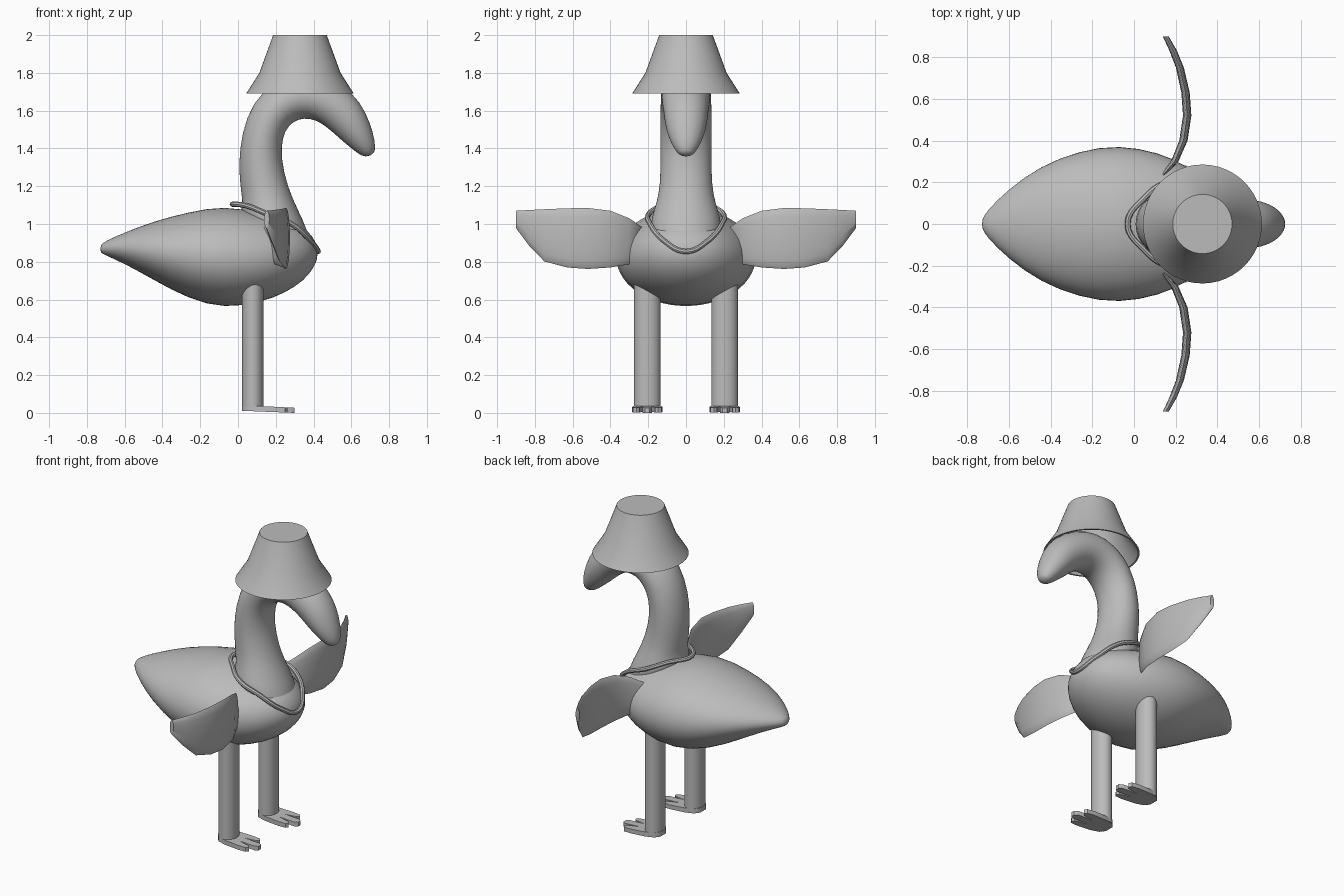
import bpy, bmesh, math
from mathutils import Vector

if "Cube" in bpy.data.objects:
    bpy.data.objects.remove(bpy.data.objects["Cube"])

grey = bpy.data.materials.new("plain grey")
grey.diffuse_color = (0.5, 0.5, 0.5, 1)
grey.use_nodes = True
grey.node_tree.nodes["Principled BSDF"].inputs["Base Color"].default_value = grey.diffuse_color


def finish(ob, angle=40):
    ob.data.materials.append(grey)
    bpy.ops.object.select_all(action='DESELECT')
    ob.select_set(True)
    bpy.context.view_layer.objects.active = ob
    bpy.ops.object.shade_smooth_by_angle(angle=math.radians(angle))


def from_bmesh(name, bm, subsurf=0, angle=40):
    bmesh.ops.recalc_face_normals(bm, faces=bm.faces)
    me = bpy.data.meshes.new(name)
    bm.to_mesh(me)
    bm.free()
    ob = bpy.data.objects.new(name, me)
    bpy.context.collection.objects.link(ob)
    if subsurf:
        m = ob.modifiers.new("smooth", 'SUBSURF')
        m.levels = m.render_levels = subsurf
    finish(ob, angle)
    return ob


def loft(name, sections, n=24, subsurf=0, angle=40):
    """Skin of elliptical sections, each given as centre and two half axes."""
    bm = bmesh.new()
    rings = []
    for c, a, b in sections:
        c, a, b = Vector(c), Vector(a), Vector(b)
        rings.append([bm.verts.new(c + a * math.cos(t) + b * math.sin(t))
                      for t in (2 * math.pi * i / n for i in range(n))])
    for r, q in zip(rings, rings[1:]):
        for i in range(n):
            j = (i + 1) % n
            bm.faces.new((r[i], r[j], q[j], q[i]))
    bm.faces.new(rings[0])
    bm.faces.new(rings[-1])
    return from_bmesh(name, bm, subsurf, angle)


# Body: x, top z, bottom z, half width
body = [(-.73, .885, .85, .02), (-.705, .91, .835, .065), (-.6, .955, .79, .17),
        (-.45, 1.015, .705, .28), (-.26, 1.065, .6, .355), (-.07, 1.1, .55, .383),
        (.12, 1.06, .583, .345), (.25, 1.03, .633, .285), (.35, .985, .7, .2),
        (.4, .93, .765, .12), (.422, .875, .82, .04)]
loft("body", [((x, 0, (t + b) / 2), (0, 0, (t - b) / 2), (0, w, 0))
              for x, t, b, w in body], 28, 1, 80)

# Neck, head and beak: back x z, front x z, half width
neck = [(-.01, 1.04, .41, .8, .2), (.025, 1.1, .375, .96, .185), (.018, 1.15, .315, 1.08, .155),
        (.01, 1.22, .262, 1.2, .138), (.003, 1.32, .228, 1.35, .136), (.018, 1.48, .235, 1.46, .136),
        (.075, 1.645, .268, 1.52, .136), (.2, 1.77, .315, 1.555, .135), (.36, 1.81, .38, 1.56, .133),
        (.5, 1.77, .44, 1.535, .127), (.612, 1.69, .5, 1.487, .118), (.675, 1.6, .545, 1.445, .11),
        (.718, 1.48, .6, 1.4, .085), (.728, 1.41, .65, 1.362, .052), (.722, 1.37, .68, 1.355, .028)]
loft("neck_and_head", [(((a + c) / 2, 0, (b + d) / 2), ((a - c) / 2, 0, (b - d) / 2), (0, w, 0))
                       for a, b, c, d, w in neck], 24, 1, 80)

# Lampshade hat: thin wall, open below
bm = bmesh.new()
profile = [(0, 2), (.142, 2), (.215, 1.8), (.285, 1.69), (.275, 1.69), (.205, 1.795), (.132, 1.985), (0, 1.985)]
vs = [bm.verts.new((r, 0, z)) for r, z in profile]
es = [bm.edges.new(p) for p in zip(vs, vs[1:])]
bmesh.ops.spin(bm, geom=vs + es, cent=(0, 0, 0), axis=(0, 0, 1), angle=2 * math.pi, steps=48)
bmesh.ops.remove_doubles(bm, verts=bm.verts, dist=1e-4)
hat = from_bmesh("lampshade_hat", bm, angle=30)
hat.location = (.328, 0, 0)

# Collar cord
half = [(.05, .125, 1.095), (.15, .195, 1.055), (.285, .19, 1.0), (.385, .115, .91)]
pts = [(-.03, 0, 1.105)] + half + [(.425, 0, .855)] + [(x, -y, z) for x, y, z in reversed(half)]
cu = bpy.data.curves.new("collar", 'CURVE')
cu.dimensions = '3D'
cu.bevel_depth = .014
cu.bevel_resolution = 2
sp = cu.splines.new('BEZIER')
sp.bezier_points.add(len(pts) - 1)
for p, co in zip(sp.bezier_points, pts):
    p.co = co
    p.handle_left_type = p.handle_right_type = 'AUTO'
sp.use_cyclic_u = True
collar = bpy.data.objects.new("collar", cu)
bpy.context.collection.objects.link(collar)
bpy.ops.object.select_all(action='DESELECT')
collar.select_set(True)
bpy.context.view_layer.objects.active = collar
bpy.ops.object.convert(target='MESH')
finish(bpy.context.object)

# Wings: y, top z, bottom z, x, half thickness
wing = [(.235, .985, .85, .14, .012), (.3, 1.03, .787, .195, .018), (.4, 1.07, .77, .237, .02),
        (.52, 1.085, .762, .255, .02), (.63, 1.083, .77, .247, .02), (.75, 1.078, .802, .22, .019),
        (.83, 1.074, .885, .188, .018), (.9, 1.07, .978, .152, .014)]
# Foot outline, one half: x, y
toe = [(.02, .03), (.045, .06), (.1, .074), (.2, .08), (.25, .075), (.262, .058), (.25, .042),
       (.17, .025), (.28, .026), (.3, .012)]
for s, side in ((1, "left"), (-1, "right")):
    loft("wing_" + side, [((x, s * y, (t + b) / 2), (0, 0, (t - b) / 2), (h, 0, 0))
                          for y, t, b, x, h in wing], 16, 0, 50)
    # Legs
    loft("leg_" + side, [((.078, s * .205, z), (.057, 0, 0), (0, .07, 0)) for z in (.012, .72)], 28)
    # Feet
    bm = bmesh.new()
    outline = toe + [(x, -y) for x, y in reversed(toe)]
    low = [bm.verts.new((x, s * .205 + y, .012 - .04 * max(0, min(x, .3) - 0))) for x, y in outline]
    top = [bm.verts.new((x, s * .205 + y, .042 - .05 * x)) for x, y in outline]
    for v in low:
        v.co.z = max(0, v.co.z)
    bm.faces.new(low)
    bm.faces.new(top)
    for i in range(len(low)):
        j = (i + 1) % len(low)
        bm.faces.new((low[i], low[j], top[j], top[i]))
    from_bmesh("foot_" + side, bm)
